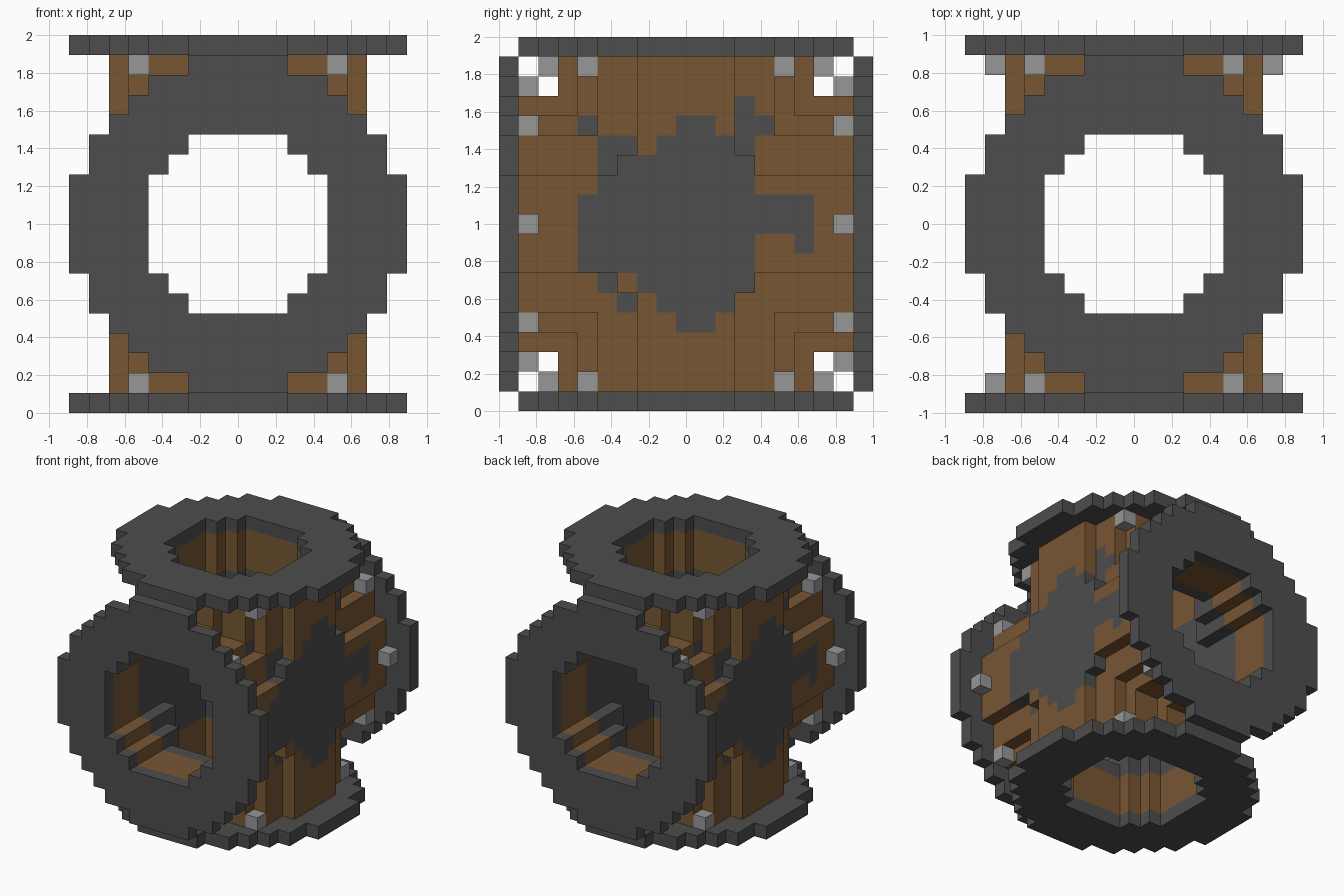
import bpy, bmesh, math
from mathutils import Vector

if "Cube" in bpy.data.objects:
    bpy.data.objects.remove(bpy.data.objects["Cube"], do_unlink=True)

U = 2 / 19          # edge length of one building block


def material(name, rgb):
    m = bpy.data.materials.new(name)
    m.use_nodes = True
    m.diffuse_color = (*rgb, 1)
    m.node_tree.nodes["Principled BSDF"].inputs["Base Color"].default_value = (*rgb, 1)
    return m


IRON = material("dark grey iron", (0.075, 0.075, 0.075))
RUST = material("brown rust", (0.188, 0.093, 0.034))
STEEL = material("light grey steel", (0.31, 0.31, 0.31))

# Stepped circles: reach of each row, counted outward from the centre row
FLANGE = [8, 8, 8, 7, 7, 6, 5, 4, 2]
PIPE = [6, 6, 6, 5, 5, 4, 2]
BORE = [4, 4, 4, 3, 2]


def disc(reach):
    n = len(reach) - 1
    return {(a, b) for b in range(-n, n + 1)
            for a in range(-reach[abs(b)], reach[abs(b)] + 1)}


def extrude(shape, axis, start, stop):
    """Blocks of a flat shape extruded along y or z."""
    return {(a, d, b) if axis == "y" else (a, b, d)
            for a, b in shape for d in range(start, stop + 1)}


# Bare iron showing through the rust on the side walls: row -> spans along y
BARE = {6: [(3, 3)], 5: [(-5, -5), (0, 1), (3, 4)],
        4: [(-4, -3), (-1, 3)], 3: [(-4, 3)], 2: [(-4, 3)],
        1: [(-5, 6)], 0: [(-5, 6)], -1: [(-5, 3), (6, 6)], -2: [(-5, 3)],
        -3: [(-4, -4), (-2, 3)], -4: [(-3, -3), (-1, 2)], -5: [(0, 1)]}


def body_colour(cell, direction):
    x, y, z = cell
    if abs(x) == 6 or direction[0] * x > 0:      # outer side walls
        s = y if x > 0 else -y
        bare = any(a <= s <= b for a, b in BARE.get(z, []))
    else:                                        # bore and step walls
        bare = math.sqrt(x * x + y * y + z * z) < 7.5
    return 0 if bare else 1


def build(name, cells, mats, solid, colour=None):
    """Make one mesh from the exposed sides of a set of blocks."""
    bm = bmesh.new()
    verts = {}

    def corner(p):
        key = tuple(round(c * 2) for c in p)
        if key not in verts:
            verts[key] = bm.verts.new((p[0] * U, p[1] * U, p[2] * U + 1))
        return verts[key]

    for cell in sorted(cells):
        for axis in range(3):
            for sign in (-1, 1):
                d = [0, 0, 0]
                d[axis] = sign
                if tuple(c + e for c, e in zip(cell, d)) in solid:
                    continue
                n, s = Vector(d), Vector((0, 0, 0))
                s[(axis + 1) % 3] = 1
                t = n.cross(s)
                mid = Vector(cell) + n / 2
                ring = [mid + s * i / 2 + t * j / 2
                        for i, j in ((-1, -1), (1, -1), (1, 1), (-1, 1))]
                face = bm.faces.new([corner(p) for p in ring])
                if colour:
                    face.material_index = colour(cell, d)
    mesh = bpy.data.meshes.new(name)
    bm.to_mesh(mesh)
    bm.free()
    for m in mats:
        mesh.materials.append(m)
    obj = bpy.data.objects.new(name, mesh)
    bpy.context.collection.objects.link(obj)


# Two crossing pipes, webbed at the inner corners and bored through
body = extrude(disc(PIPE), "y", -8, 8) | extrude(disc(PIPE), "z", -8, 8)
body |= {(x, y, z) for x in (-6, 6) for y in (-3, 3) for z in (-3, 3)}
body -= extrude(disc(BORE), "y", -8, 8) | extrude(disc(BORE), "z", -8, 8)

# One ring flange on each pipe end
ring = disc(FLANGE) - disc(BORE)
flanges = {"front_flange": extrude(ring, "y", -9, -9),
           "back_flange": extrude(ring, "y", 9, 9),
           "bottom_flange": extrude(ring, "z", -9, -9),
           "top_flange": extrude(ring, "z", 9, 9)}

# Bolt heads on the inner side of each flange
diagonal = {(a, b) for a in (-5, 5) for b in (-5, 5)}
upright = diagonal | {(0, -7), (0, 7)}
bolts = {"front_bolts": extrude(upright | {(-7, 0), (7, 0)}, "y", -8, -8),
         "back_bolts": extrude(upright | {(-7, 0), (7, 0)}, "y", 8, 8),
         "bottom_bolts": extrude(upright, "z", -8, -8),
         "top_bolts": extrude(upright, "z", 8, 8)}

solid = body.union(*flanges.values(), *bolts.values())
build("pipe_cross", body, [IRON, RUST], solid, body_colour)
for name, cells in flanges.items():
    build(name, cells, [IRON], solid)
for name, cells in bolts.items():
    build(name, cells, [STEEL], solid)
